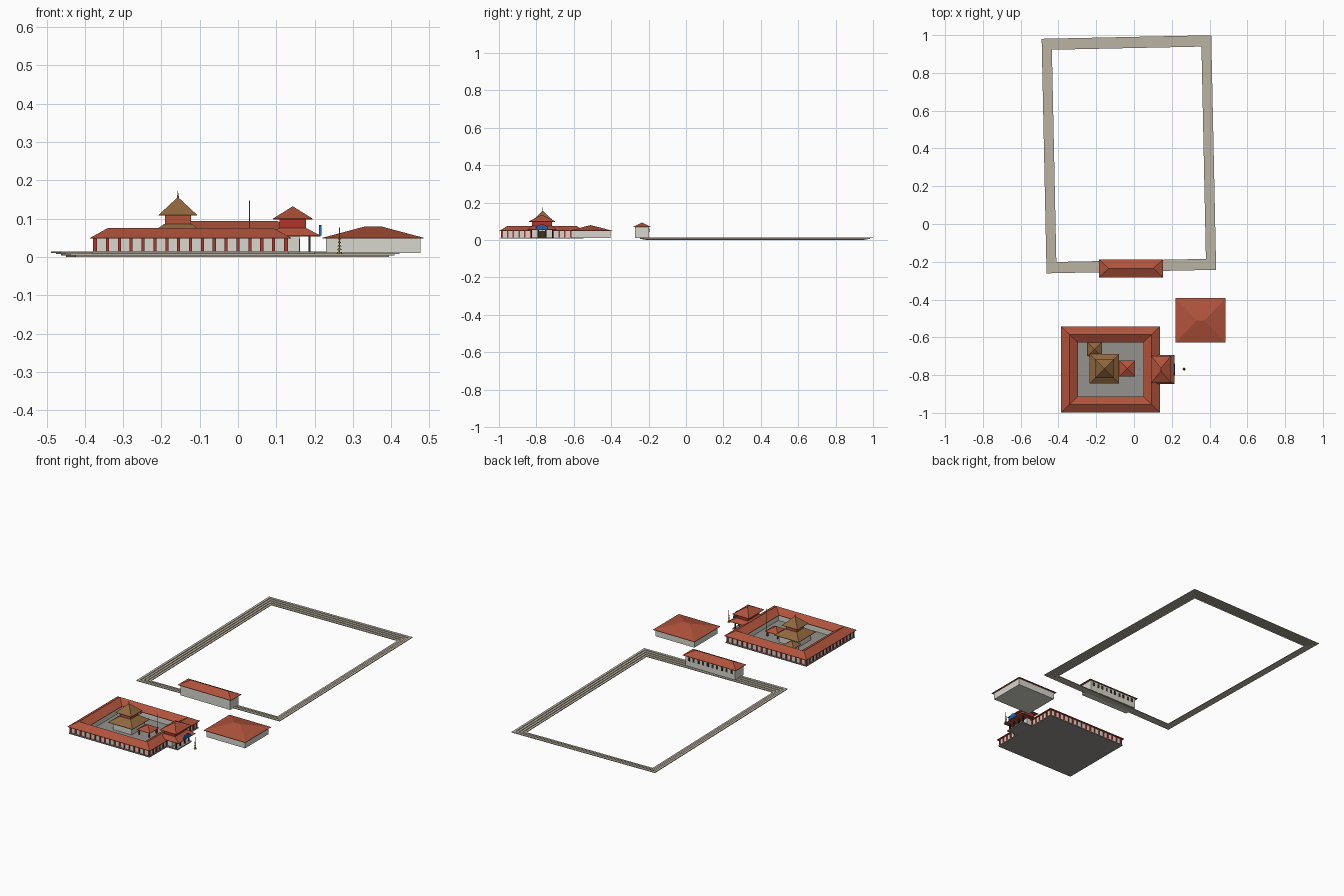
import bpy, bmesh, math
from mathutils import Matrix

if "Cube" in bpy.data.objects:
    bpy.data.objects.remove(bpy.data.objects["Cube"])


def mat(name, r, g, b):
    m = bpy.data.materials.new(name)
    m.diffuse_color = (r, g, b, 1)
    m.use_nodes = True
    m.node_tree.nodes["Principled BSDF"].inputs["Base Color"].default_value = m.diffuse_color
    return m


TILE = mat("terracotta tile", 0.434, 0.086, 0.044)
BROWN = mat("bronze roof", 0.28, 0.135, 0.047)
WALL = mat("white plaster", 0.68, 0.68, 0.61)
RED = mat("red paint", 0.44, 0.035, 0.025)
STONE = mat("pale stone", 0.5, 0.455, 0.37)
FLOOR = mat("grey paving", 0.30, 0.29, 0.27)
DARK = mat("dark wood", 0.04, 0.028, 0.02)
BLUE = mat("blue paint", 0.021, 0.127, 0.456)
GOLD = mat("gold", 0.48, 0.30, 0.04)


def finish(name, bm, m):
    bmesh.ops.recalc_face_normals(bm, faces=bm.faces)
    me = bpy.data.meshes.new(name)
    bm.to_mesh(me)
    bm.free()
    me.materials.append(m)
    ob = bpy.data.objects.new(name, me)
    bpy.context.collection.objects.link(ob)
    return ob


def loft(name, cx, cy, loops, m, ring=False):
    """Join rectangles (half x, half y, z); ring=True closes last to first."""
    bm = bmesh.new()
    rows = [[bm.verts.new((cx + sx * hx, cy + sy * hy, z))
             for sx, sy in ((-1, -1), (1, -1), (1, 1), (-1, 1))]
            for hx, hy, z in loops]
    n = len(rows)
    for i in range(n if ring else n - 1):
        a, b = rows[i], rows[(i + 1) % n]
        for k in range(4):
            j = (k + 1) % 4
            bm.faces.new((a[k], a[j], b[j], b[k]))
    if not ring:
        bm.faces.new(rows[0])
        bm.faces.new(rows[-1])
    bmesh.ops.remove_doubles(bm, verts=bm.verts, dist=1e-5)
    return finish(name, bm, m)


def boxes(name, items, m):
    """Many boxes in one object: (cx, cy, cz, sx, sy, sz)."""
    bm = bmesh.new()
    for x, y, z, sx, sy, sz in items:
        bmesh.ops.create_cube(bm, size=1, matrix=Matrix.Translation((x, y, z))
                              @ Matrix.Diagonal((sx, sy, sz, 1)))
    return finish(name, bm, m)


def pole(name, x, y, parts, m, n=8):
    """Stacked cones: (z0, z1, r0, r1)."""
    bm = bmesh.new()
    for z0, z1, r0, r1 in parts:
        bmesh.ops.create_cone(bm, cap_ends=True, segments=n, radius1=r0, radius2=r1,
                              depth=z1 - z0, matrix=Matrix.Translation((x, y, (z0 + z1) / 2)))
    return finish(name, bm, m)


def block(name, cx, cy, hx, hy, z0, z1, m):
    return loft(name, cx, cy, [(hx, hy, z0), (hx, hy, z1)], m)


def hip(name, cx, cy, hx, hy, z0, z1, m, tx=0.0004, ty=0.0004):
    """Hipped roof with a thin eave board."""
    return loft(name, cx, cy, [(hx, hy, z0 - 0.002), (hx, hy, z0), (tx, ty, z1)], m)


# stepped stone tank, each ring one step lower and further in
for i in range(4):
    ax, ay = 0.449 - 0.013 * i, 0.621 - 0.0145 * i
    z = 0.0145 - 0.0035 * i
    b = z - 0.004
    tank = loft(f"tank_step_{i + 1}", 0, 0,
                [(ax, ay, b), (ax, ay, z), (ax - 0.014, ay - 0.0155, z),
                 (ax - 0.014, ay - 0.0155, b)], STONE, ring=True)
    tank.location = (-0.027, 0.369, 0)
    tank.rotation_euler.z = math.radians(1.2)

# courtyard palace: paving, ring of rooms, double-pitched ring roof
PX, PY = -0.124, -0.77
block("palace_paving", PX, PY, 0.256, 0.221, 0.008, 0.014, FLOOR)
loft("palace_walls", PX, PY, [(0.25, 0.215, 0.012), (0.25, 0.215, 0.05),
                              (0.183, 0.153, 0.05), (0.183, 0.153, 0.012)], WALL, ring=True)
loft("palace_roof", PX, PY, [(0.262, 0.2275, 0.048), (0.262, 0.2275, 0.05),
                             (0.217, 0.185, 0.075), (0.173, 0.143, 0.05),
                             (0.173, 0.143, 0.048)], TILE, ring=True)

# red columns around the outside
cols = []
for s in (-1, 1):
    for i in range(17):
        cols.append((PX + (i - 8) * 0.031, PY + s * 0.216, 0.03, 0.008, 0.007, 0.037))
    for i in range(15):
        y = (i - 7) * 0.0305
        if s < 0 or abs(y) > 0.06:
            cols.append((PX + s * 0.251, PY + y, 0.03, 0.007, 0.008, 0.037))
boxes("palace_columns", cols, RED)

# main shrine in the courtyard
SX, SY = -0.157, -0.766
block("shrine_hall", SX, SY, 0.06, 0.06, 0.012, 0.057, WALL)
hip("shrine_lower_roof", SX, SY, 0.078, 0.078, 0.057, 0.086, BROWN, 0.036, 0.036)
block("shrine_upper_hall", SX, SY, 0.034, 0.034, 0.083, 0.11, TILE)
hip("shrine_upper_roof", SX, SY, 0.05, 0.05, 0.11, 0.156, BROWN)
pole("shrine_finial", SX, SY, [(0.152, 0.162, 0.003, 0.002), (0.16, 0.173, 0.0015, 0.0005)], GOLD)

# small shrine and porch pavilion
block("small_shrine_hall", -0.209, -0.662, 0.025, 0.025, 0.012, 0.045, WALL)
hip("small_shrine_roof", -0.209, -0.662, 0.036, 0.036, 0.045, 0.07, BROWN)
hip("pavilion_roof", -0.037, -0.765, 0.042, 0.042, 0.043, 0.066, TILE)
boxes("pavilion_posts", [(-0.037 + sx * 0.032, -0.765 + sy * 0.032, 0.028, 0.006, 0.006, 0.032)
                         for sx in (-1, 1) for sy in (-1, 1)], RED)
pole("flag_mast", 0.03, PY, [(0.012, 0.148, 0.0016, 0.0012)], GOLD)

# gatehouse with two roof tiers and an open porch
GX = 0.143
block("gate_hall", GX - 0.008, PY, 0.025, 0.056, 0.010, 0.056, WALL)
block("gate_paving", GX + 0.012, PY, 0.045, 0.064, 0.008, 0.014, FLOOR)
hip("gate_lower_roof", GX, PY, 0.072, 0.077, 0.056, 0.076, TILE, 0.034, 0.055)
block("gate_upper_hall", GX, PY, 0.034, 0.053, 0.073, 0.1, RED)
hip("gate_upper_roof", GX, PY, 0.052, 0.07, 0.1, 0.132, TILE, 0.0004, 0.008)
boxes("gate_posts", [(x, PY + y, 0.034, 0.006, 0.006, 0.044)
                     for x in (0.187,) for y in (-0.056, -0.02, 0.02, 0.056)], DARK)
boxes("gate_door", [(0.1605, PY, 0.03, 0.004, 0.03, 0.036)], DARK)

# blue arched plaque over the entrance
bm = bmesh.new()
arc = [bm.verts.new((0.212, PY + 0.032 * math.cos(math.pi * i / 10),
                     0.056 + 0.028 * math.sin(math.pi * i / 10))) for i in range(11)]
f = bm.faces.new(arc)
ext = bmesh.ops.extrude_face_region(bm, geom=[f])
bmesh.ops.translate(bm, vec=(0.006, 0, 0),
                    verts=[v for v in ext["geom"] if isinstance(v, bmesh.types.BMVert)])
finish("entrance_plaque", bm, BLUE)

# golden lamp pillar in front of the gate
lamp = [(0.008, 0.013, 0.008, 0.006), (0.012, 0.077, 0.002, 0.0012)]
lamp += [(0.018 + 0.009 * i, 0.022 + 0.009 * i, 0.0065 - 0.0008 * i, 0.003) for i in range(4)]
pole("lamp_pillar", 0.265, -0.768, lamp, GOLD)

# square hall beside the gate
HX, HY = 0.353, -0.51
block("square_hall_walls", HX, HY, 0.123, 0.106, 0.01, 0.05, WALL)
hip("square_hall_roof", HX, HY, 0.132, 0.117, 0.05, 0.08, TILE, 0.02, 0.0004)

# long hall on the tank edge with windows facing the water
LX, LY = -0.016, -0.235
block("long_hall_walls", LX, LY, 0.157, 0.038, 0.01, 0.072, WALL)
hip("long_hall_roof", LX, LY, 0.169, 0.047, 0.071, 0.094, TILE, 0.118, 0.0004)
boxes("long_hall_windows", [(LX + (i - 4.5) * 0.03, LY + 0.038, 0.052, 0.012, 0.004, 0.02)
                            for i in range(10)], DARK)
